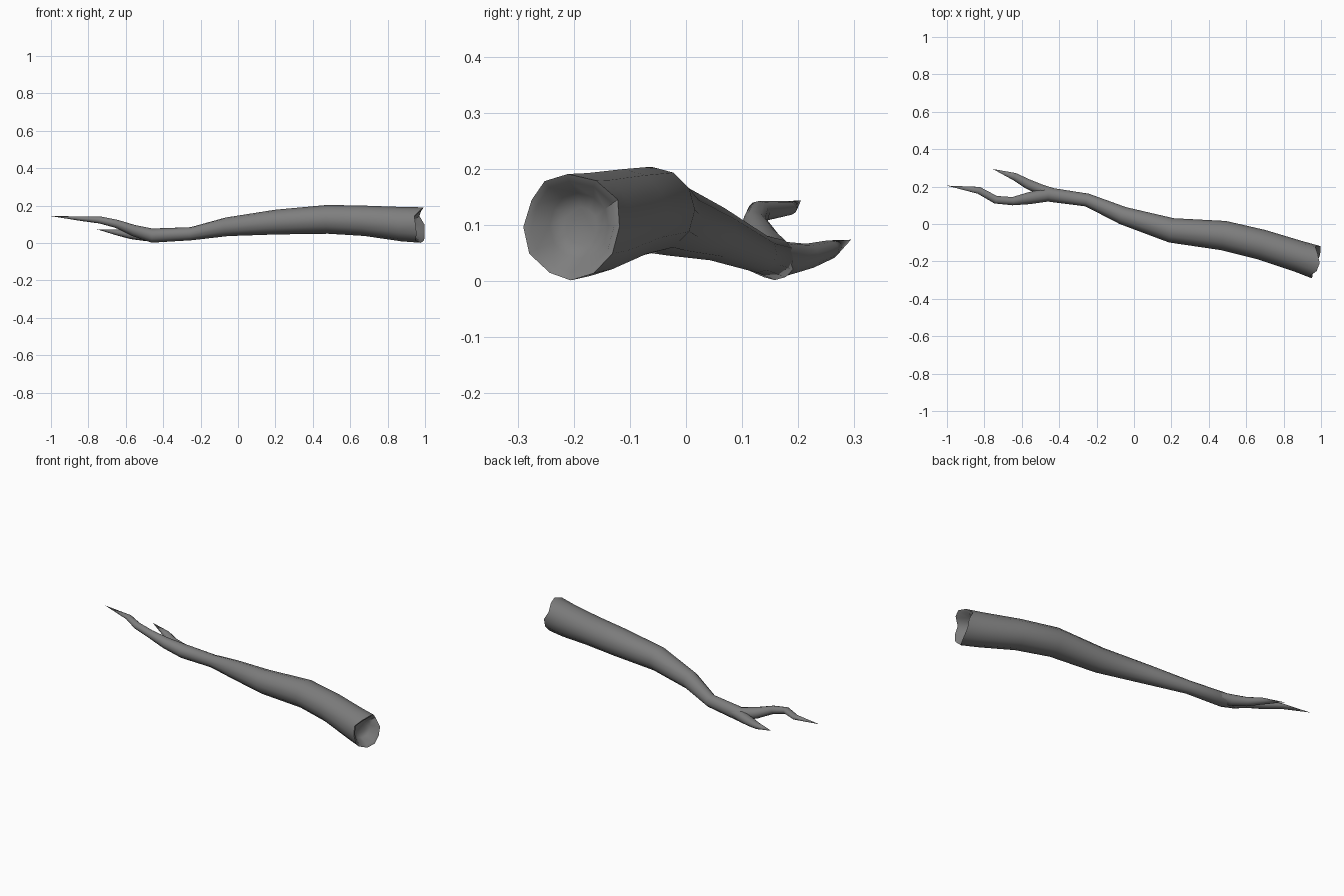
import bpy, bmesh, math
from mathutils import Vector

if "Cube" in bpy.data.objects:
    bpy.data.objects.remove(bpy.data.objects["Cube"])

SIDES = 12
bark = bpy.data.materials.new("dark_bark")
bark.diffuse_color = (0.21, 0.21, 0.21, 1)
bark.use_nodes = True
bark.node_tree.nodes["Principled BSDF"].inputs["Base Color"].default_value = bark.diffuse_color


def sweep(name, path, rim=None):
    """Skin rings along (x, y, z, side radius, up radius); the last point is a tip.
    With rim offsets, the start is a jagged, hollowed break."""
    pts = [Vector(p[:3]) for p in path]
    bm = bmesh.new()

    def ring(c, t, a, b, offs=None):
        side = t.cross(Vector((0, 0, 1))).normalized()
        up = side.cross(t).normalized()
        out = []
        for k in range(SIDES):
            w = math.tau * k / SIDES
            p = c + side * a * math.cos(w) + up * b * math.sin(w)
            if offs:
                p -= t * offs[k]
            out.append(bm.verts.new(p))
        return out

    def bridge(r, s):
        for k in range(SIDES):
            j = (k + 1) % SIDES
            bm.faces.new((r[k], r[j], s[j], s[k]))

    rings = []
    t0 = (pts[1] - pts[0]).normalized()
    for i, p in enumerate(path[:-1]):
        t = (pts[i + 1] - pts[max(i - 1, 0)]).normalized()
        rings.append(ring(pts[i], t, p[3], p[4], rim if i == 0 else None))
    if rim:
        # hollow of the broken end, from the bowl floor out to the rim
        a, b = path[0][3:]
        inner = [ring(pts[0] + t0 * d, t0, a * s, b * s, [o * f for o in rim])
                 for s, d, f in ((0.35, 0.05, 0), (0.62, 0.04, 0.2), (0.86, 0.006, 0.9))]
        rings = inner + rings
    bm.faces.new(rings[0])
    for r, s in zip(rings, rings[1:]):
        bridge(r, s)
    tip = bm.verts.new(pts[-1])
    last = rings[-1]
    for k in range(SIDES):
        bm.faces.new((last[k], last[(k + 1) % SIDES], tip))
    bmesh.ops.recalc_face_normals(bm, faces=bm.faces)
    me = bpy.data.meshes.new(name)
    bm.to_mesh(me)
    bm.free()
    me.materials.append(bark)
    ob = bpy.data.objects.new(name, me)
    bpy.context.collection.objects.link(ob)
    bpy.context.view_layer.objects.active = ob
    ob.select_set(True)
    bpy.ops.object.shade_smooth_by_angle(angle=math.radians(50))
    ob.select_set(False)


# Main limb, from the broken end through the fork to the long tip
sweep("main_branch", [
    (0.970, -0.203, 0.097, 0.089, 0.095),
    (0.880, -0.173, 0.101, 0.084, 0.092),
    (0.680, -0.110, 0.119, 0.081, 0.081),
    (0.480, -0.062, 0.127, 0.079, 0.077),
    (0.200, -0.034, 0.112, 0.066, 0.066),
    (-0.060, 0.045, 0.087, 0.048, 0.050),
    (-0.250, 0.128, 0.050, 0.035, 0.035),
    (-0.460, 0.158, 0.040, 0.038, 0.038),
    (-0.560, 0.138, 0.068, 0.032, 0.030),
    (-0.650, 0.122, 0.103, 0.022, 0.022),
    (-0.740, 0.130, 0.124, 0.021, 0.019),
    (-0.830, 0.180, 0.130, 0.019, 0.013),
    (-1.000, 0.205, 0.144, 0, 0)],
    rim=[0.0, -0.028, -0.005, 0.02, 0.018, -0.005,
         0.008, 0.012, -0.004, 0.012, 0.015, 0.006])

# Short side twig at the fork
sweep("side_twig", [
    (-0.400, 0.160, 0.044, 0.022, 0.022),
    (-0.490, 0.180, 0.040, 0.029, 0.030),
    (-0.570, 0.215, 0.044, 0.026, 0.023),
    (-0.640, 0.254, 0.056, 0.020, 0.017),
    (-0.755, 0.294, 0.074, 0, 0)])
